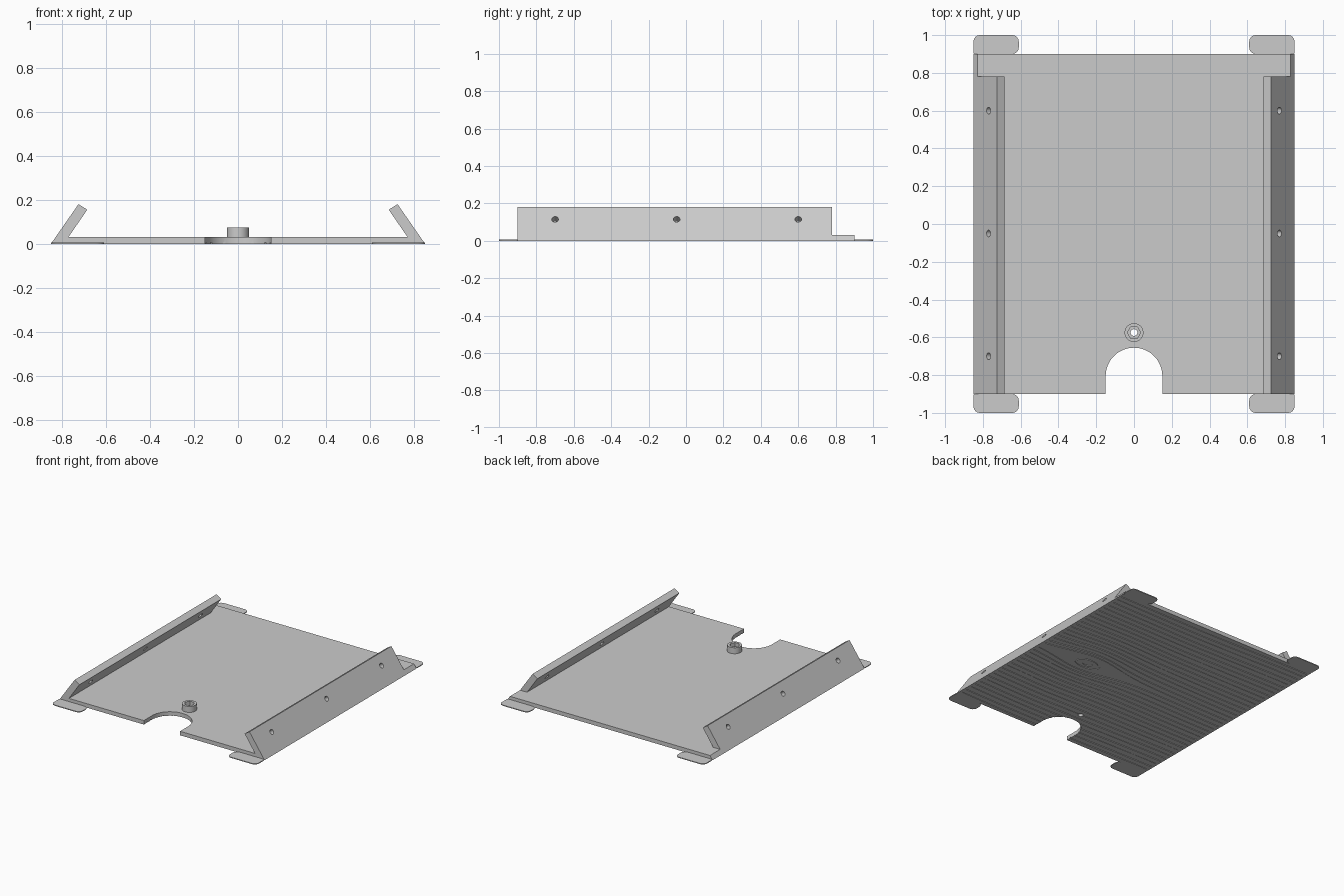
import bpy, bmesh, math
from mathutils import Matrix, Vector

old = bpy.data.objects.get("Cube")
if old:
    bpy.data.objects.remove(old, do_unlink=True)

grey = bpy.data.materials.new("light_grey")
grey.use_nodes = True
COLOUR = (0.6, 0.6, 0.6, 1)
grey.diffuse_color = COLOUR
grey.node_tree.nodes["Principled BSDF"].inputs["Base Color"].default_value = COLOUR


def add_prism(bm, points, low, high):
    """Extrude a flat outline from low to high along local z."""
    bottom = [bm.verts.new((x, y, low)) for x, y in points]
    top = [bm.verts.new((x, y, high)) for x, y in points]
    bm.faces.new(bottom[::-1])
    bm.faces.new(top)
    n = len(points)
    for i in range(n):
        j = (i + 1) % n
        bm.faces.new((bottom[i], bottom[j], top[j], top[i]))


def finish(name, bm, matrix=None):
    if matrix:
        bm.transform(matrix)
    bmesh.ops.recalc_face_normals(bm, faces=bm.faces)
    mesh = bpy.data.meshes.new(name)
    bm.to_mesh(mesh)
    bm.free()
    mesh.materials.append(grey)
    obj = bpy.data.objects.new(name, mesh)
    bpy.context.collection.objects.link(obj)
    return obj


def prism(name, points, low, high, matrix=None):
    bm = bmesh.new()
    add_prism(bm, points, low, high)
    return finish(name, bm, matrix)


def circle(radius, sides, cx=0, cy=0, start=0, sweep=math.tau, closed=True):
    steps = sides if closed else sides - 1
    return [(cx + radius * math.cos(start + sweep * i / steps),
             cy + radius * math.sin(start + sweep * i / steps)) for i in range(sides)]


def cut(target, cutters):
    for c in cutters:
        c.hide_render = True
        mod = target.modifiers.new("cut", 'BOOLEAN')
        mod.object, mod.operation, mod.solver = c, 'DIFFERENCE', 'EXACT'
    graph = bpy.context.evaluated_depsgraph_get()
    mesh = bpy.data.meshes.new_from_object(target.evaluated_get(graph))
    target.modifiers.clear()
    target.data = mesh
    for c in cutters:
        bpy.data.objects.remove(c, do_unlink=True)


def smooth(obj):
    bpy.ops.object.select_all(action='DESELECT')
    obj.select_set(True)
    bpy.context.view_layer.objects.active = obj
    bpy.ops.object.shade_smooth_by_angle(angle=math.radians(30))


# Local z of a profile becomes the model's y, local y becomes height
ALONG_Y = Matrix(((1, 0, 0, 0), (0, 0, 1, 0), (0, 1, 0, 0), (0, 0, 0, 1)))
HALF, THICK, SLOPE = 0.85, 0.03, 0.694
EDGE = HALF - SLOPE * THICK
BOSS_Y = -0.575

# Base plate with sloping long edges
plate = prism("base_plate", [(-HALF, 0), (HALF, 0), (EDGE, THICK), (-EDGE, THICK)],
              -0.9, 0.9, ALONG_Y)

# Wood grain: shallow wavy grooves on the underside, parting around a knot
KNOT_X, DEPTH = 0.42, 0.005


def grain_y(y, x):
    side = 1 if y > 0 else -1
    u = x - KNOT_X
    bulge = 0.085 * math.exp(-(u / 0.3) ** 2 - abs(y) / 0.22)
    return y + side * bulge + 0.008 * math.sin(3 * x + 1) * math.cos(4 * y)


bm = bmesh.new()
STEPS = 36
ROWS = 36
for row in range(ROWS):
    y0 = -0.86 + 1.72 * row / (ROWS - 1)
    wide = 0.005 + 0.002 * math.sin(row * 2.4)
    reach = HALF - 0.02
    xs = [-reach + 2 * reach * i / STEPS for i in range(STEPS + 1)]
    lower, upper = [], []
    for x in xs:
        half = wide * (0.25 + 0.75 * abs(math.cos(x * 1.7 + row * 1.3)))
        lower.append((x, grain_y(y0, x) - half))
        upper.append((x, grain_y(y0, x) + half))
    add_prism(bm, lower + upper[::-1], -0.01, DEPTH)
grain = finish("grain_cutter", bm)

# Knot rings: an oval groove around an oval pit
knot_ring = prism("knot_cutter", [(KNOT_X + 1.9 * x, y) for x, y in circle(0.055, 32)], -0.01, DEPTH)
cut(knot_ring, [prism("knot_island", [(KNOT_X + 1.9 * x, y) for x, y in circle(0.046, 32)], -0.02, 0.02)])
knot_pit = prism("knot_pit_cutter", [(KNOT_X + 1.6 * x, y) for x, y in circle(0.025, 24)], -0.01, DEPTH)

# Round-ended notch in the front edge and the bolt hole
notch = prism("notch_cutter",
              [(0.15, -1)] + circle(0.15, 33, 0, -0.805, 0, math.pi, False) + [(-0.15, -1)],
              -0.1, 0.1)
bolt_hole = prism("bolt_hole_cutter", circle(0.018, 24, 0, BOSS_Y), -0.1, 0.2)
cut(plate, [grain, knot_ring, knot_pit, notch, bolt_hole])
smooth(plate)

# Boss with a hexagonal nut recess
boss = prism("nut_boss", circle(0.05, 40, 0, BOSS_Y), THICK, 0.075)
cut(boss, [prism("hex_cutter", circle(0.035, 6, 0, BOSS_Y), 0.045, 0.2),
           prism("boss_hole_cutter", circle(0.018, 24, 0, BOSS_Y), -0.1, 0.2)])
smooth(boss)

# Rails leaning inward, each drilled square to its face
for side, label in ((1, "left"), (-1, "right")):
    outline = [(EDGE, THICK), (0.725, 0.18), (0.685, 0.155), (0.771, THICK)]
    rail = prism(label + "_rail", [(side * x, z) for x, z in outline], -0.9, 0.78, ALONG_Y)
    aim = Vector((side, 0, SLOPE)).to_track_quat('Z', 'Y').to_matrix().to_4x4()
    drills = [prism("drill", circle(0.018, 20), -0.2, 0.2,
                    Matrix.Translation((side * 0.77, y, 0.115)) @ aim)
              for y in (-0.7, -0.05, 0.6)]
    cut(rail, drills)
    smooth(rail)

    # Thin rounded tabs at both ends
    for end, place in ((1, "back"), (-1, "front")):
        r = 0.035
        corners = ((HALF - r, 1 - r), (0.61 + r, 1 - r), (0.61 + r, 0.9 + r), (HALF - r / 4, 0.9 + r / 4))
        tab = []
        for i, (cx, cy) in enumerate(corners):
            tab += circle(r if i < 3 else r / 4, 8, cx, cy, i * math.pi / 2, math.pi / 2, False)
        smooth(prism(f"{place}_{label}_tab", [(side * x, end * y) for x, y in tab], 0, 0.006))
